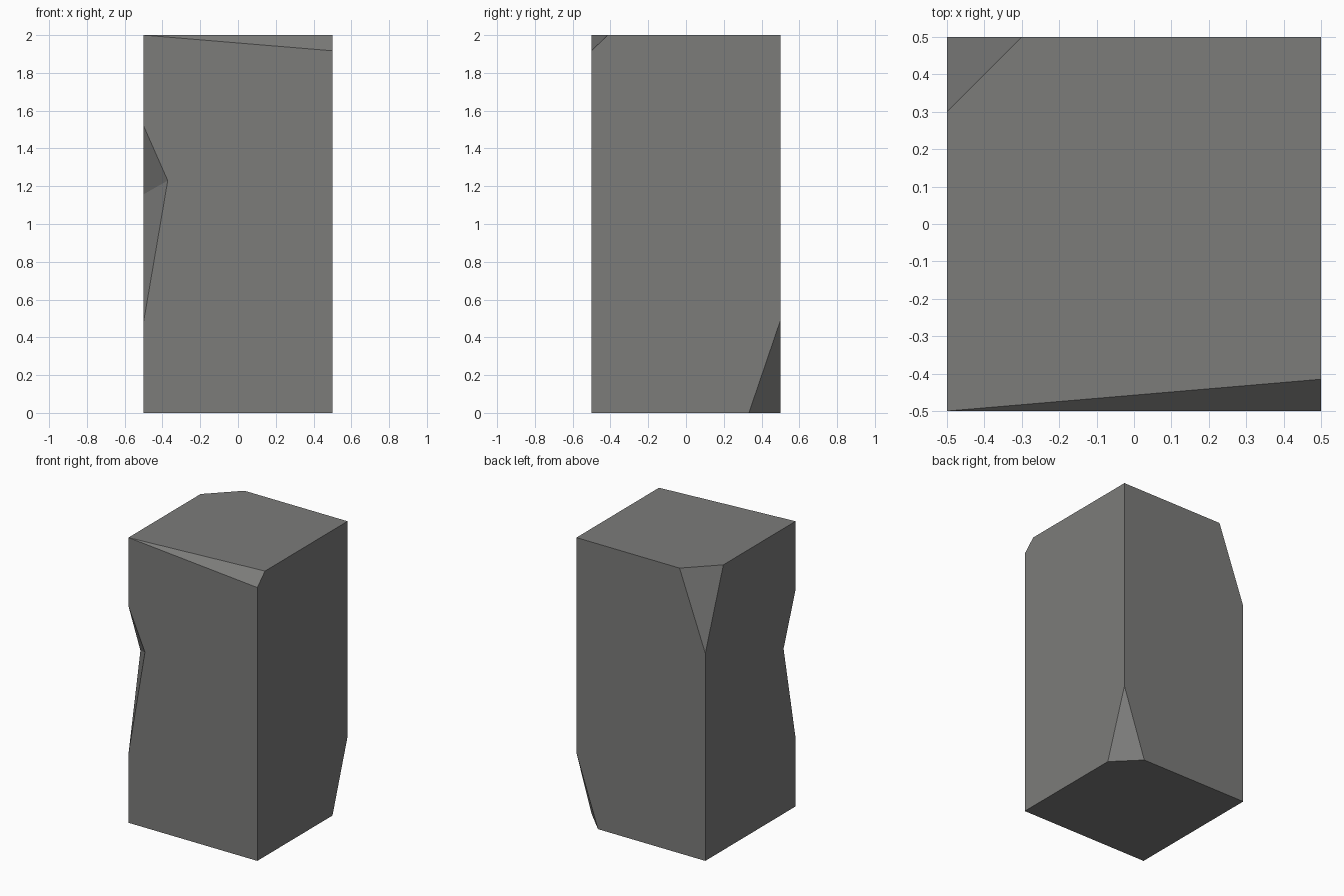
import bpy
import bmesh
from mathutils import Vector

if "Cube" in bpy.data.objects:
    bpy.data.objects.remove(bpy.data.objects["Cube"])

stone = bpy.data.materials.new("stone grey")
stone.diffuse_color = (0.2, 0.2, 0.195, 1)
stone.use_nodes = True
stone.node_tree.nodes["Principled BSDF"].inputs["Base Color"].default_value = stone.diffuse_color


def mesh_object(name, bm):
    bmesh.ops.recalc_face_normals(bm, faces=bm.faces[:])
    mesh = bpy.data.meshes.new(name)
    bm.to_mesh(mesh)
    bm.free()
    mesh.materials.append(stone)
    obj = bpy.data.objects.new(name, mesh)
    bpy.context.collection.objects.link(obj)
    return obj


def chip(block, name, cut_points, outer_points):
    """Remove a tetrahedron, enlarged about its cut so it pokes out of the block."""
    cut = [Vector(p) for p in cut_points]
    centre = sum(cut, Vector()) / len(cut)
    bm = bmesh.new()
    for p in cut + [Vector(p) for p in outer_points]:
        bm.verts.new(centre + (p - centre) * 1.5)
    bmesh.ops.convex_hull(bm, input=bm.verts[:])
    cutter = mesh_object(name, bm)
    cutter.hide_render = True
    mod = block.modifiers.new(name, 'BOOLEAN')
    mod.operation = 'DIFFERENCE'
    mod.solver = 'EXACT'
    mod.object = cutter
    bpy.context.view_layer.objects.active = block
    bpy.ops.object.modifier_apply(modifier=name)
    bpy.data.objects.remove(cutter)


# Stone pillar
bm = bmesh.new()
bmesh.ops.create_cube(bm, size=1)
for v in bm.verts:
    v.co.z = v.co.z * 2 + 1
pillar = mesh_object("stone_pillar", bm)

# Long chip on the front top edge
chip(pillar, "front_top_chip",
     [(-.5, -.5, 2), (.5, -.5, 1.917), (.5, -.415, 2)], [(.5, -.5, 2)])
# Chipped back left top corner
chip(pillar, "back_top_chip",
     [(-.5, .3, 2), (-.3, .5, 2), (-.5, .5, 1.455)], [(-.5, .5, 2)])
# Chipped back right bottom corner
chip(pillar, "back_bottom_chip",
     [(.5, .333, 0), (.333, .5, 0), (.5, .5, .49)], [(.5, .5, 0)])
# Notch in the front left edge
chip(pillar, "edge_notch",
     [(-.372, -.5, 1.23), (-.5, -.367, 1.157)],
     [(-.5, -.5, 1.52), (-.5, -.5, .48)])
